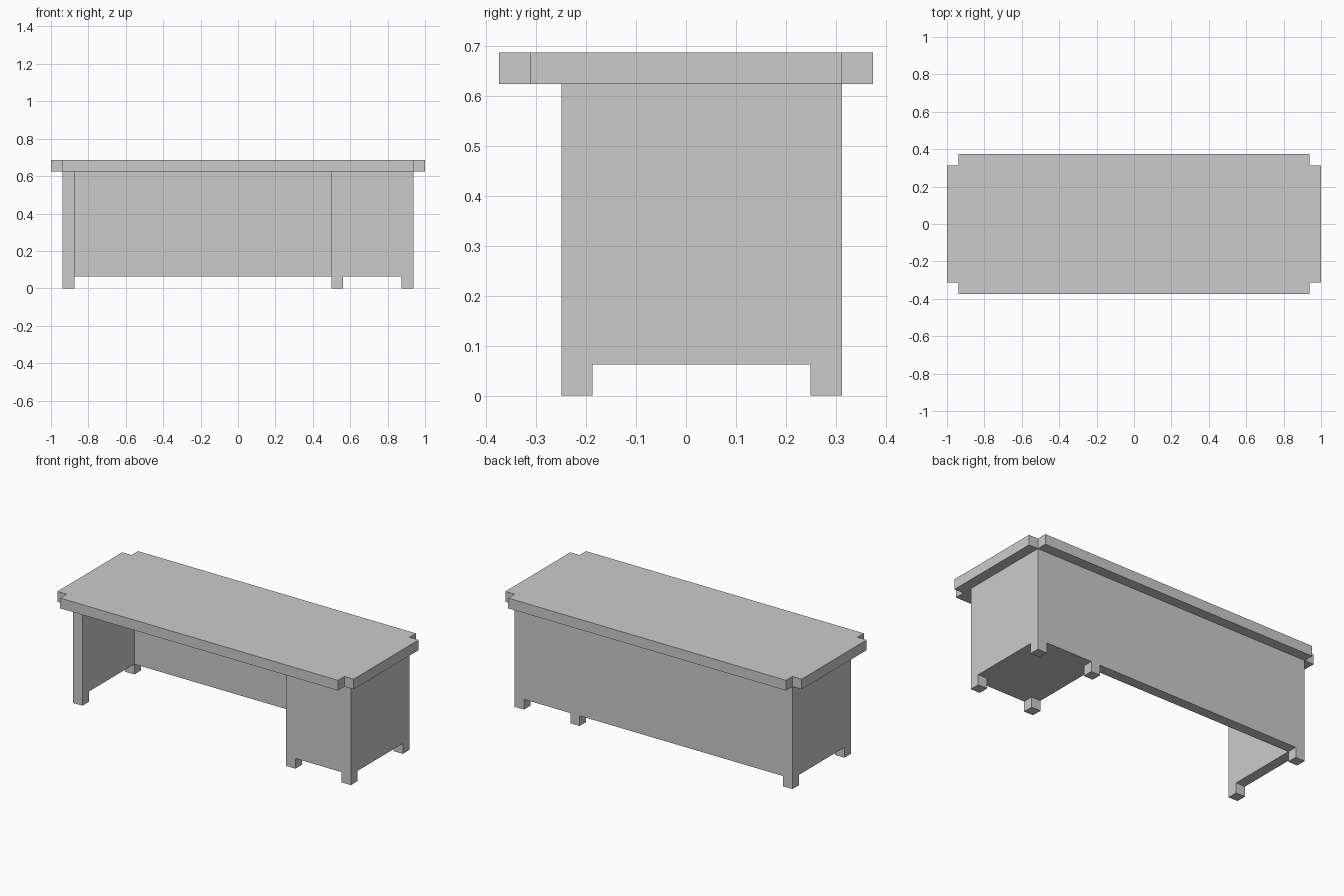
import bpy
import bmesh

if "Cube" in bpy.data.objects:
    bpy.data.objects.remove(bpy.data.objects["Cube"])

U = 1 / 16  # design grid: every size is a multiple of this


def prism(name, outline, z0, z1):
    """Extrude a plan outline (grid units, counter-clockwise) from z0 to z1."""
    bm = bmesh.new()
    base = bm.faces.new([bm.verts.new((x * U, y * U, z0 * U)) for x, y in outline])
    top = bmesh.ops.extrude_face_region(bm, geom=[base])["geom"]
    bmesh.ops.translate(bm, vec=(0, 0, (z1 - z0) * U),
                        verts=[v for v in top if isinstance(v, bmesh.types.BMVert)])
    bmesh.ops.recalc_face_normals(bm, faces=bm.faces)
    mesh = bpy.data.meshes.new(name)
    bm.to_mesh(mesh)
    bm.free()
    obj = bpy.data.objects.new(name, mesh)
    bpy.context.collection.objects.link(obj)
    return obj


def box(name, x0, x1, y0, y1, z0, z1):
    return prism(name, [(x0, y0), (x1, y0), (x1, y1), (x0, y1)], z0, z1)


# Tabletop with notched corners
corner = [(16, 5), (15, 5), (15, 6)]
outline = (corner
           + [(-x, y) for x, y in reversed(corner)]
           + [(-x, -y) for x, y in corner]
           + [(x, -y) for x, y in reversed(corner)])
prism("tabletop", outline, 10, 11)

# Body: left side panel, back panel and solid drawer pedestal
box("left_panel", -15, -14, -4, 5, 1, 10)
box("back_panel", -14, 8, 4, 5, 1, 10)
box("pedestal", 8, 15, -4, 5, 1, 10)

# Small square feet under the left panel and the pedestal corners
for side, x in (("left", -15), ("middle", 8), ("right", 14)):
    for end, y in (("front", -4), ("back", 4)):
        box(f"{side}_{end}_foot", x, x + 1, y, y + 1, 0, 1)
